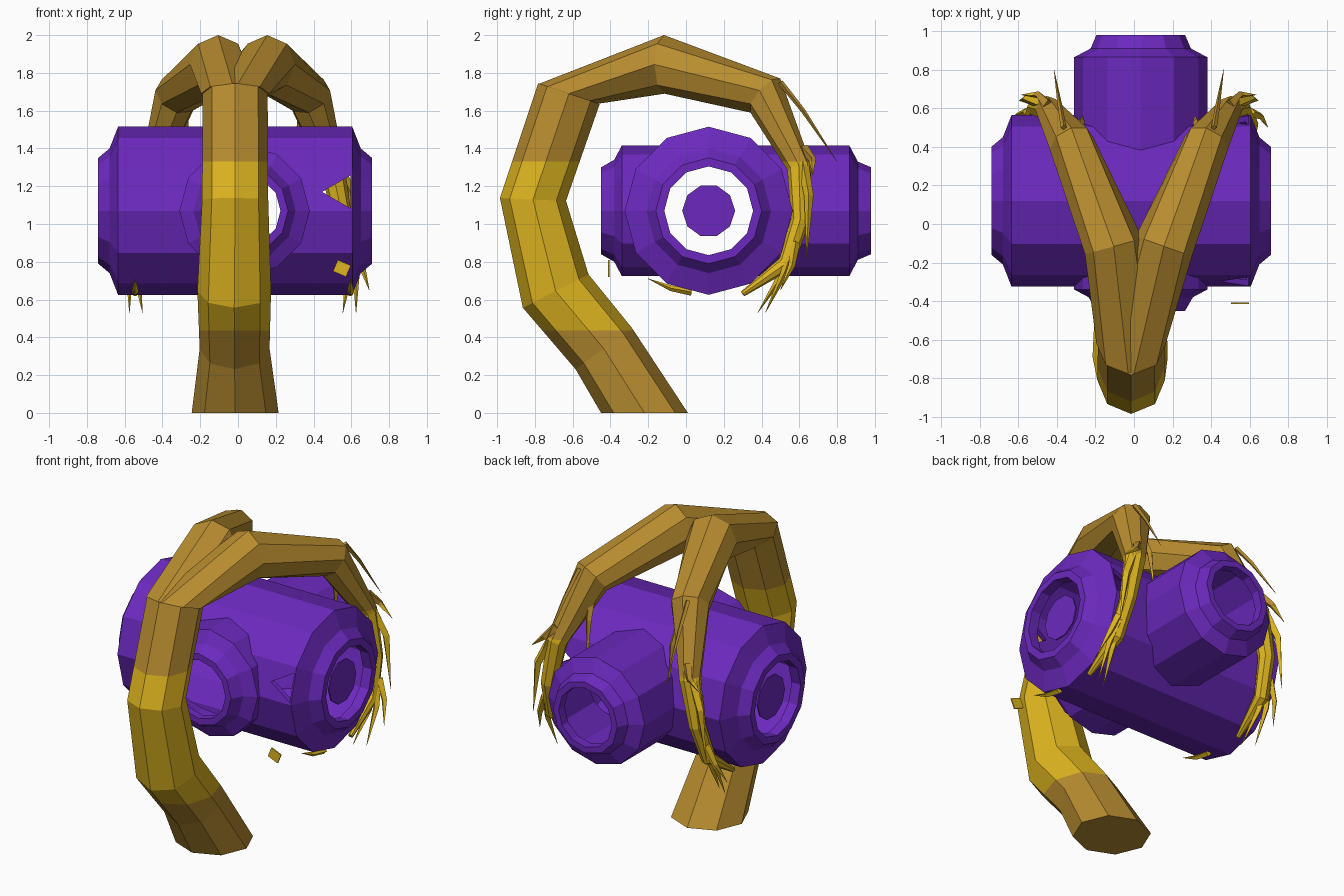
import bpy, bmesh, math
from mathutils import Vector, Matrix

cube = bpy.data.objects.get("Cube")
if cube:
    bpy.data.objects.remove(cube, do_unlink=True)


def material(name, rgb):
    m = bpy.data.materials.new(name)
    m.use_nodes = True
    m.diffuse_color = (*rgb, 1)
    m.node_tree.nodes["Principled BSDF"].inputs["Base Color"].default_value = (*rgb, 1)
    return m


purple = material("purple", (0.15, 0.022, 0.52))
brown = material("brown", (0.48, 0.265, 0.029))
yellow = material("yellow", (0.73, 0.46, 0.014))


def finish(bm, name, mats):
    bmesh.ops.recalc_face_normals(bm, faces=bm.faces)
    me = bpy.data.meshes.new(name)
    bm.to_mesh(me)
    bm.free()
    for m in mats:
        me.materials.append(m)
    ob = bpy.data.objects.new(name, me)
    bpy.context.scene.collection.objects.link(ob)
    return ob


def skin(bm, rings):
    loops = [[bm.verts.new(p) for p in ring] for ring in rings]
    n = len(loops[0])
    for a, b in zip(loops, loops[1:]):
        for i in range(n):
            j = (i + 1) % n
            bm.faces.new((a[i], a[j], b[j], b[i]))
    bm.faces.new(loops[0])
    bm.faces.new(loops[-1])


# Turned solid along x or y from (position, radius) pairs
def turned(name, profile, axis, centre, sides=12):
    bm = bmesh.new()
    rings = []
    for d, r in profile:
        ring = []
        for i in range(sides):
            a = 2 * math.pi * i / sides
            u, w = r * math.cos(a), r * math.sin(a)
            ring.append(Vector((d, u, w) if axis == "x" else (u, d, w)) + Vector(centre))
        rings.append(ring)
    skin(bm, rings)
    return finish(bm, name, [purple])


def boolean(target, other, operation):
    mod = target.modifiers.new(operation.lower(), 'BOOLEAN')
    mod.operation = operation
    mod.solver = 'EXACT'
    mod.object = other
    other.hide_render = True
    other.hide_viewport = True


# Faceted limb through a path, coloured by height bands
def limb(name, path, sides=8, start=None):
    pts = [Vector(p[:3]) for p in path]
    bm = bmesh.new()
    rings = []
    for k, p in enumerate(pts):
        t = Vector()
        if k > 0:
            t += (p - pts[k - 1]).normalized()
        if k < len(pts) - 1:
            t += (pts[k + 1] - p).normalized()
        if k == 0 and start:
            t = Vector(start)
        t.normalize()
        side = Vector((1, 0, 0))
        side = (side - t * side.dot(t)).normalized()
        up = t.cross(side)
        r = path[k][3]
        rings.append([p + r * (side * math.cos(2 * math.pi * i / sides)
                               + up * math.sin(2 * math.pi * i / sides))
                      for i in range(sides)])
    skin(bm, rings)
    for z in (LOW, HIGH):
        bmesh.ops.bisect_plane(bm, geom=bm.verts[:] + bm.edges[:] + bm.faces[:],
                               plane_co=(0, 0, z), plane_no=(0, 0, 1))
    for f in bm.faces:
        f.material_index = int(LOW < f.calc_center_median().z < HIGH)
    return finish(bm, name, [brown, yellow])


LOW, HIGH = 0.435, 1.33

# Crossed hollow pipes with stepped collars and open mouths
long_centre, cross_centre = (-0.015, 0.12, 1.07), (0.035, 0, 1.07)
body = turned("crossed_pipes", [(-0.725, 0.28), (-0.665, 0.33), (-0.62, 0.445),
                                (0.62, 0.445), (0.665, 0.33), (0.725, 0.28)],
              "x", long_centre)
boolean(body, turned("cross_pipe_joiner", [
    (-0.45, 0.23), (-0.38, 0.27), (-0.34, 0.345),
    (0.865, 0.345), (0.91, 0.26), (0.98, 0.23)], "y", cross_centre), 'UNION')
boolean(body, turned("long_hollow_cutter", [
    (-0.9, 0.235), (-0.66, 0.235), (-0.635, 0.3), (-0.595, 0.415),
    (0.595, 0.415), (0.635, 0.3), (0.66, 0.235), (0.9, 0.235)],
    "x", long_centre), 'DIFFERENCE')
boolean(body, turned("cross_hollow_cutter", [
    (-0.6, 0.19), (-0.4, 0.19), (-0.36, 0.24), (-0.32, 0.315),
    (0.845, 0.315), (0.88, 0.24), (0.92, 0.19), (1.2, 0.19)],
    "y", cross_centre), 'DIFFERENCE')
# Broken three-sided opening near the left end
boolean(body, turned("opening_cutter", [(-0.5, -0.1), (0.7, -0.1)],
                     "y", (0.545, 0, 1.17), 3), 'DIFFERENCE')

# Small discs set inside the long pipe's mouths
for label, x in (("right", -0.69), ("left", 0.66)):
    turned(label + "_mouth_disc", [(x - 0.004, 0.14), (x + 0.004, 0.14)],
           "x", (0, 0.12, 1.07), 10)

# Curved trunk rising in front
limb("trunk", [(-0.015, -0.22, 0, 0.23), (-0.018, -0.435, 0.34, 0.185),
               (-0.02, -0.69, 0.645, 0.195), (-0.015, -0.81, 1.13, 0.175),
               (-0.015, -0.62, 1.69, 0.172)], start=(0, 0, 1))

# Two arms splitting over the top, each ending in thin claws
for label, s in (("left", 1), ("right", -1)):
    def at(points):
        return [(s * x + 0.025, y, z, r) for x, y, z, r in points]

    limb(label + "_arm", [(s * 0.015 - 0.015, -0.62, 1.69, 0.165)] + at([
        (0.13, -0.115, 1.845, 0.155),
        (0.35, 0.42, 1.68, 0.12), (0.475, 0.6, 1.3, 0.065),
        (0.53, 0.605, 1.02, 0.05), (0.555, 0.53, 0.79, 0.045),
        (0.57, 0.3, 0.63, 0.015)]), start=(0, 0.19, 0.56))
    claws = [
        [(0.56, 0.57, 0.88, 0.03), (0.56, 0.5, 0.72, 0.02), (0.53, 0.38, 0.53, 0.001)],
        [(0.57, 0.57, 0.88, 0.03), (0.6, 0.52, 0.74, 0.02), (0.6, 0.42, 0.53, 0.001)],
        [(0.58, 0.58, 0.9, 0.025), (0.63, 0.56, 0.78, 0.018), (0.67, 0.5, 0.65, 0.001)],
        [(0.5, 0.62, 1.32, 0.03), (0.58, 0.65, 1.15, 0.025), (0.62, 0.64, 0.82, 0.001)],
        [(0.39, 0.5, 1.75, 0.015), (0.41, 0.62, 1.6, 0.012), (0.44, 0.8, 1.33, 0.001)],
        [(0.32, 0.46, 1.62, 0.025), (0.3, 0.53, 1.45, 0.02), (0.29, 0.56, 1.2, 0.001)],
        [(0.47, 0.62, 1.4, 0.03), (0.52, 0.67, 1.34, 0.02), (0.61, 0.67, 1.26, 0.001)],
        [(0.57, 0.03, 0.64, 0.02), (0.57, -0.08, 0.66, 0.015), (0.57, -0.2, 0.71, 0.001)],
    ]
    for i, claw in enumerate(claws):
        limb(f"{label}_claw_{i + 1}", at(claw), sides=4)

# Loose chip in front of the left end
bm = bmesh.new()
bmesh.ops.create_cube(bm, size=1, matrix=Matrix.Translation((0.55, -0.41, 0.765))
                      @ Matrix.Rotation(0.4, 4, 'Y') @ Matrix.Diagonal((0.075, 0.008, 0.065, 1)))
finish(bm, "loose_chip", [yellow])
